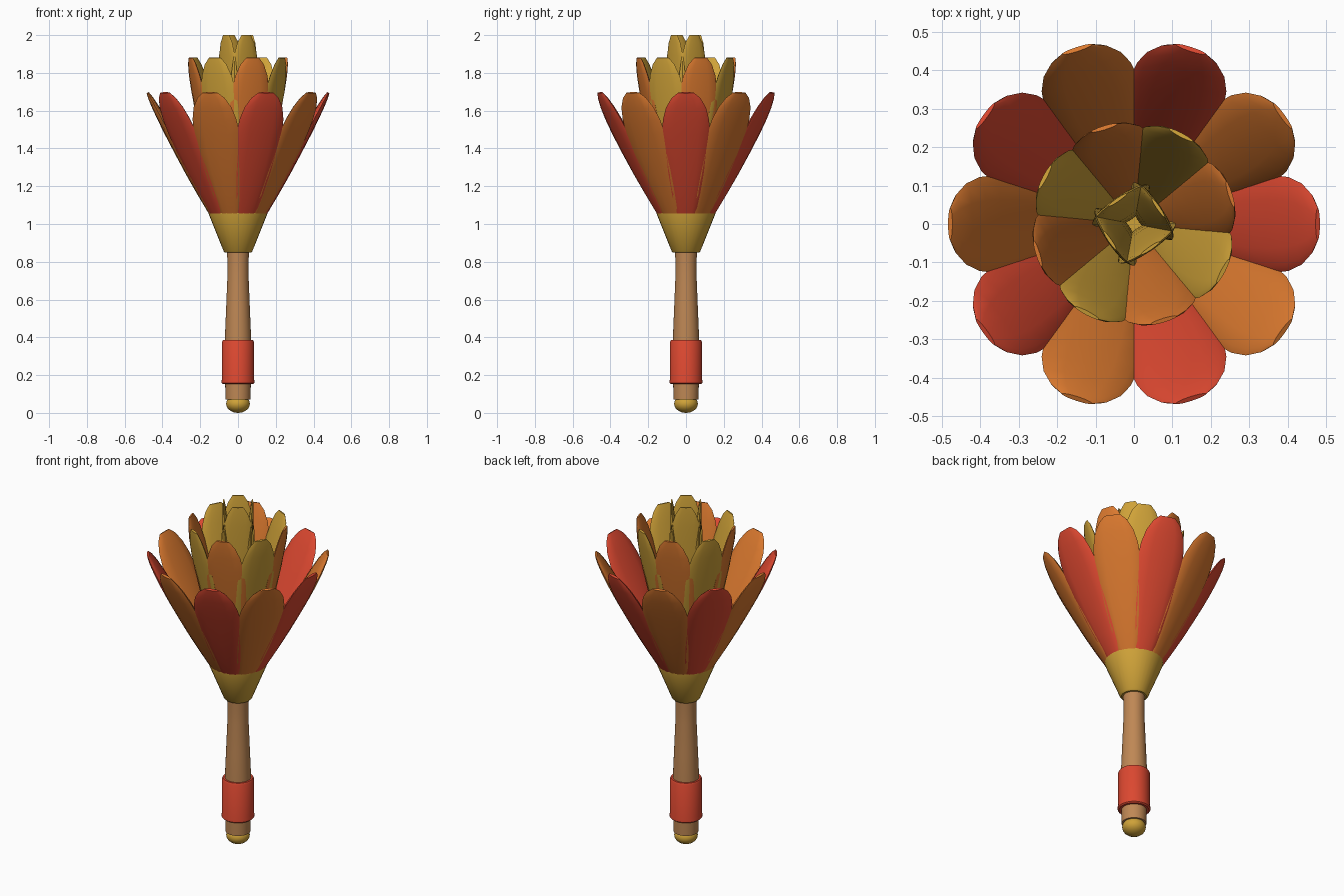
import bpy, bmesh, math
from mathutils import Matrix, Vector

cube = bpy.data.objects.get("Cube")
if cube:
    bpy.data.objects.remove(cube, do_unlink=True)


def material(name, rgb):
    mat = bpy.data.materials.new(name)
    mat.use_nodes = True
    mat.diffuse_color = (*rgb, 1)
    mat.node_tree.nodes["Principled BSDF"].inputs["Base Color"].default_value = (*rgb, 1)
    return mat


RED = material("red", (0.72, 0.065, 0.03))
ORANGE = material("orange", (0.70, 0.19, 0.028))
GOLD = material("gold", (0.62, 0.36, 0.04))
WOOD = material("wood", (0.52, 0.245, 0.09))


def loft(name, rings, mat, angle):
    """Skin a list of equal-length vertex loops and cap both ends."""
    bm = bmesh.new()
    loops = [[bm.verts.new(p) for p in ring] for ring in rings]
    n = len(loops[0])
    for low, high in zip(loops, loops[1:]):
        for i in range(n):
            j = (i + 1) % n
            bm.faces.new((low[i], low[j], high[j], high[i]))
    bm.faces.new(loops[0][::-1])
    bm.faces.new(loops[-1])
    bmesh.ops.recalc_face_normals(bm, faces=bm.faces)
    mesh = bpy.data.meshes.new(name)
    bm.to_mesh(mesh)
    bm.free()
    mesh.materials.append(mat)
    obj = bpy.data.objects.new(name, mesh)
    bpy.context.collection.objects.link(obj)
    bpy.ops.object.select_all(action='DESELECT')
    obj.select_set(True)
    bpy.context.view_layer.objects.active = obj
    bpy.ops.object.shade_smooth_by_angle(angle=math.radians(angle))
    return obj


def ellipse(a, b, z, sides):
    return [Vector((a * math.cos(math.tau * i / sides), b * math.sin(math.tau * i / sides), z))
            for i in range(sides)]


def turned(name, profile, mat, sides=32):
    return loft(name, [ellipse(r, r, z, sides) for r, z in profile], mat, 35)


# Handle, pommel, grip band and flower cup
turned("handle", [(0.066, 0.07), (0.069, 0.2), (0.07, 0.38), (0.063, 0.55),
                  (0.056, 0.72), (0.056, 0.8), (0.06, 0.9)], WOOD)
turned("pommel", [(0.063 * math.sin(a), 0.048 - 0.048 * math.cos(a))
                  for a in (math.pi * (k + 0.3) / 10.6 for k in range(11))], GOLD)
turned("grip_band", [(0.08, 0.152), (0.087, 0.158), (0.087, 0.17), (0.085, 0.18),
                     (0.085, 0.375), (0.08, 0.385)], RED)
turned("flower_cup", [(0.068, 0.848), (0.076, 0.856), (0.155, 1.052),
                      (0.155, 1.06), (0.14, 1.06)], GOLD)

# Petal outline: position along the length, width factor, thickness factor
OUTLINE = [(0, .3, .4), (.12, .5, .7), (.25, .68, .88), (.4, .84, 1), (.55, .95, 1),
           (.7, 1, .95), (.8, .96, .85), (.89, .83, .7), (.96, .6, .5), (1, .33, .25)]


def petal_ring(name, count, turn, base, tip, half_width, half_thick, mats):
    """Petals leaning out from base (radius, z) to tip (radius, z)."""
    lean = math.atan2(tip[0] - base[0], tip[1] - base[1])
    length = math.dist(base, tip)
    for i in range(count):
        place = (Matrix.Rotation(turn + math.tau * i / count, 4, 'Z')
                 @ Matrix.Translation((base[0], 0, base[1]))
                 @ Matrix.Rotation(lean, 4, 'Y'))
        rings = [[place @ p for p in ellipse(half_thick * h, half_width * w, length * t, 12)]
                 for t, w, h in OUTLINE]
        loft(f"{name}_{i + 1}", rings, mats[i % len(mats)], 60)


petal_ring("outer_petal", 10, 0.0, (0.1, 0.99), (0.478, 1.695), 0.127, 0.026, (RED, ORANGE))
petal_ring("middle_petal", 8, 0.3, (0.06, 1.0), (0.262, 1.88), 0.108, 0.022, (ORANGE, GOLD))
petal_ring("inner_petal", 4, 0.6, (0.02, 1.0), (0.076, 2.0), 0.09, 0.018, (GOLD,))
